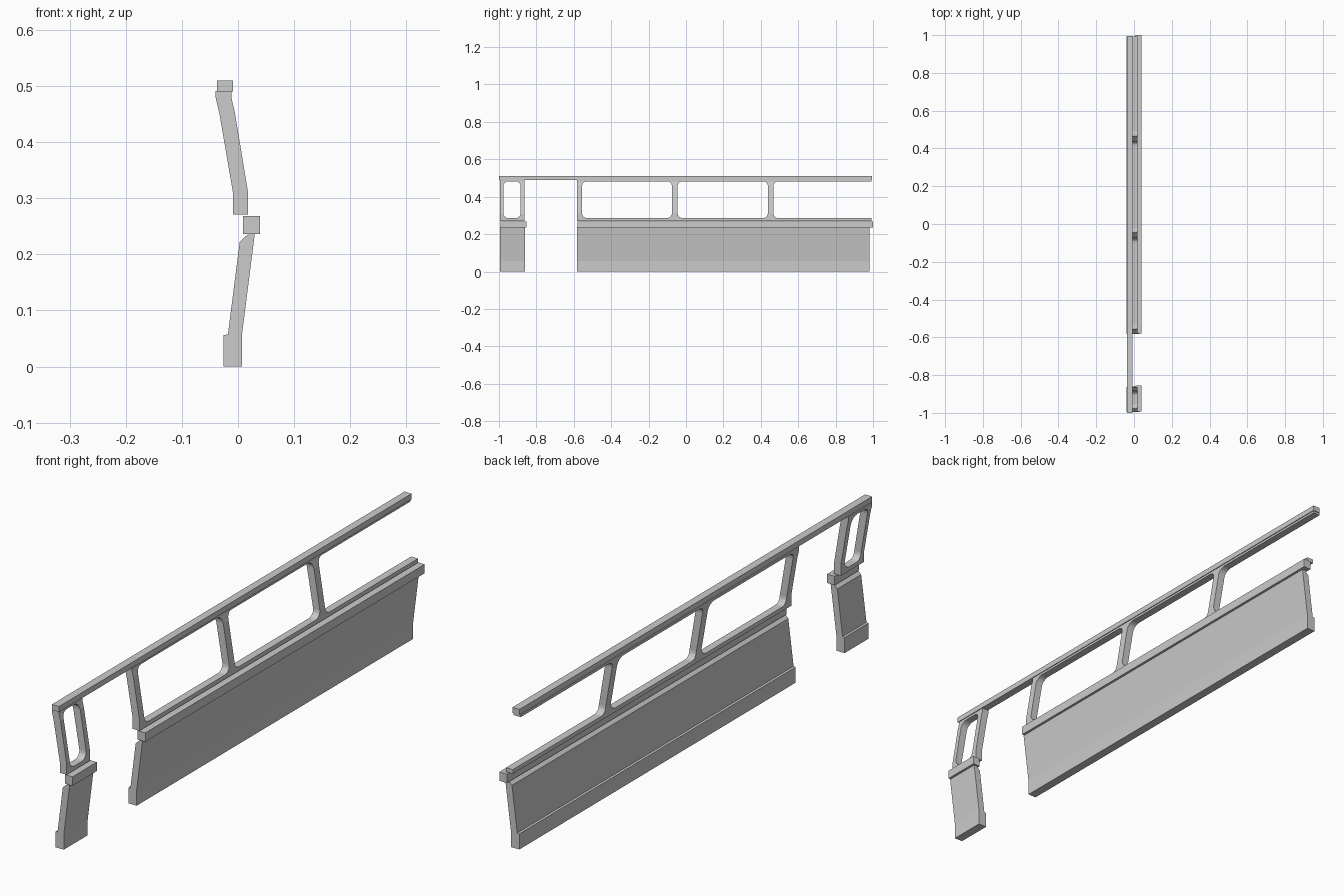
import bpy, bmesh
from mathutils import Vector

if "Cube" in bpy.data.objects:
    bpy.data.objects.remove(bpy.data.objects["Cube"])


def extrude_profile(name, profile, y0, y1):
    """Sweep an x-z profile along y."""
    bm = bmesh.new()
    face = bm.faces.new([bm.verts.new((x, y0, z)) for x, z in profile])
    new = bmesh.ops.extrude_face_region(bm, geom=[face])["geom"]
    verts = [g for g in new if isinstance(g, bmesh.types.BMVert)]
    bmesh.ops.translate(bm, verts=verts, vec=Vector((0, y1 - y0, 0)))
    bmesh.ops.recalc_face_normals(bm, faces=bm.faces)
    return to_object(name, bm)


def to_object(name, bm):
    mesh = bpy.data.meshes.new(name)
    bm.to_mesh(mesh)
    bm.free()
    obj = bpy.data.objects.new(name, mesh)
    bpy.context.collection.objects.link(obj)
    return obj


def rect(x0, x1, z0, z1):
    return [(x0, z0), (x1, z0), (x1, z1), (x0, z1)]


def cut_window(obj, y0, y1, z0=0.286, z1=0.482, radius=0.025):
    """Cut a round-cornered opening through the frame along x."""
    bm = bmesh.new()
    bmesh.ops.create_cube(bm, size=1)
    for v in bm.verts:
        v.co = Vector((v.co.x * 0.4, (y0 + y1) / 2 + v.co.y * (y1 - y0),
                       (z0 + z1) / 2 + v.co.z * (z1 - z0)))
    edges = [e for e in bm.edges
             if abs(e.verts[0].co.x - e.verts[1].co.x) > 0.1]
    bmesh.ops.bevel(bm, geom=edges, offset=radius, segments=4,
                    profile=0.5, affect='EDGES')
    bmesh.ops.recalc_face_normals(bm, faces=bm.faces)
    cutter = to_object("window_cutter", bm)
    cutter.hide_render = True
    mod = obj.modifiers.new("window", 'BOOLEAN')
    mod.operation = 'DIFFERENCE'
    mod.solver = 'EXACT'
    mod.object = cutter
    bpy.context.view_layer.objects.active = obj
    bpy.ops.object.modifier_apply(modifier=mod.name)
    bpy.data.objects.remove(cutter)


PANEL = [(-0.026, 0), (0.007, 0), (0.007, 0.056), (0.03, 0.237),
         (0.019, 0.237), (0.003, 0.222), (-0.018, 0.057), (-0.026, 0.056)]
FRAME = [(-0.009, 0.271), (0.018, 0.271), (0.018, 0.31), (-0.006, 0.455),
         (-0.012, 0.48), (-0.012, 0.491), (-0.040, 0.491), (-0.040, 0.48),
         (-0.033, 0.45), (-0.009, 0.31)]

# name, panel span, belt rail span, frame span, window openings
sections = [
    ("short", (-0.995, -0.86), (-0.992, -0.854), (-0.995, -0.863),
     [(-0.977, -0.884)]),
    ("long", (-0.583, 0.98), (-0.58, 1.0), (-0.583, 0.992),
     [(-0.556, -0.075), (-0.045, 0.438), (0.467, 1.2)]),
]
for name, panel, belt, frame, windows in sections:
    # Lower wall panel with kick plate
    extrude_profile(name + "_lower_panel", PANEL, *panel)
    # Belt rail
    extrude_profile(name + "_belt_rail", rect(0.009, 0.039, 0.236, 0.268), *belt)
    # Leaning window frame
    obj = extrude_profile(name + "_window_frame", FRAME, *frame)
    for w in windows:
        cut_window(obj, *w)

# Continuous top rail
extrude_profile("top_rail", rect(-0.037, -0.009, 0.49, 0.51), -1.0, 0.995)
